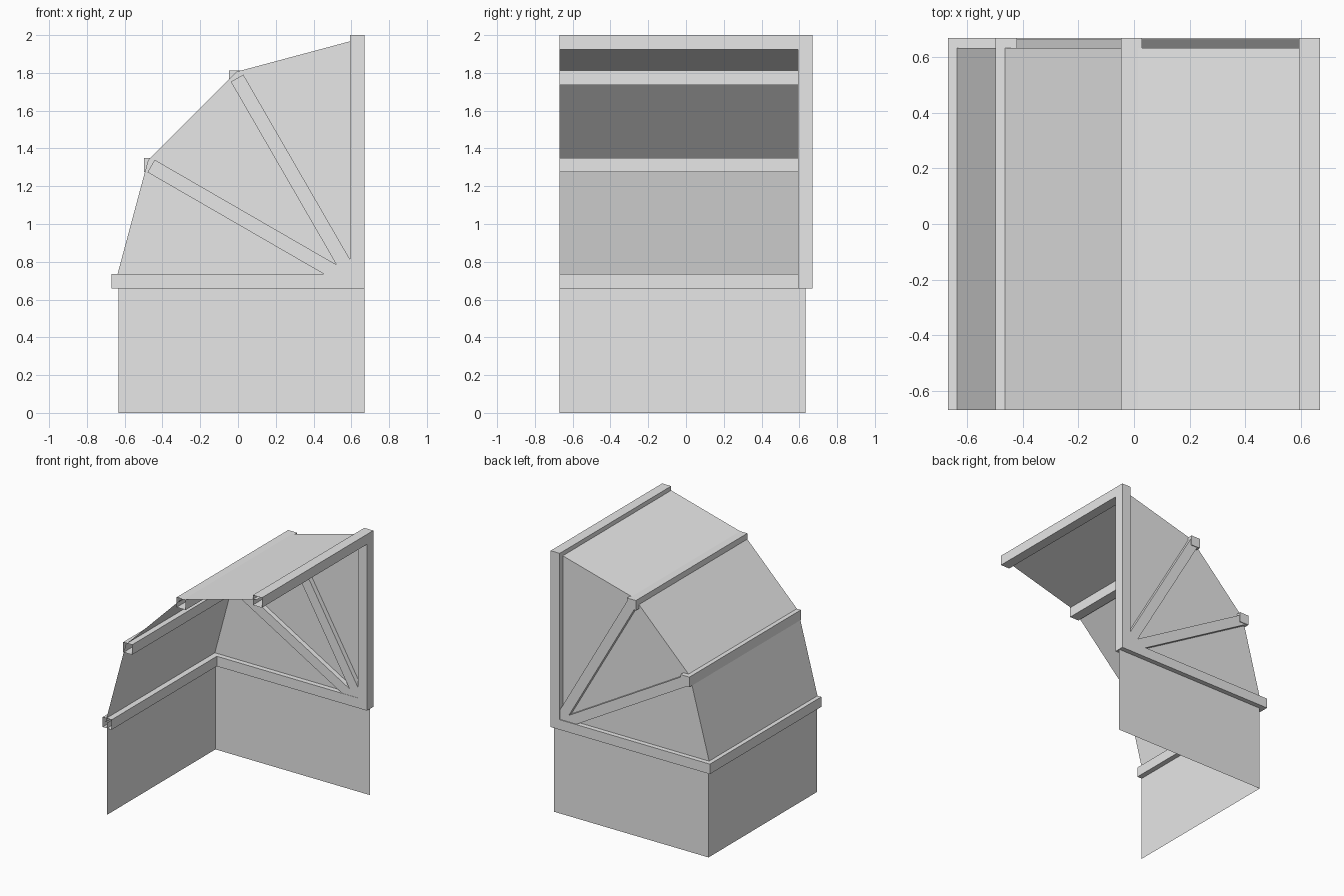
import bpy, bmesh, math
from mathutils import Matrix, Vector

cube = bpy.data.objects.get("Cube")
if cube:
    bpy.data.objects.remove(cube)

grey = bpy.data.materials.new("light_grey")
grey.use_nodes = True
grey.diffuse_color = (0.8, 0.8, 0.8, 1)
grey.node_tree.nodes["Principled BSDF"].inputs["Base Color"].default_value = (0.8, 0.8, 0.8, 1)

W = 0.076            # width of the square frame members
E = 0.67             # half the footprint
IN = E - W           # inner face of the outer frame
SHEET = 0.633        # plane of the thin walls
RAIL_Z = 0.658       # underside of the rails
FRONT, BACK = -E, E


def finish(name, bm):
    mesh = bpy.data.meshes.new(name)
    bm.to_mesh(mesh)
    bm.free()
    mesh.materials.append(grey)
    obj = bpy.data.objects.new(name, mesh)
    bpy.context.collection.objects.link(obj)
    return obj


def box(name, low, high, drop=()):
    """Box between two corners; drop lists the directions of faces left open."""
    low, high = Vector(low), Vector(high)
    bm = bmesh.new()
    bmesh.ops.create_cube(bm, size=1)
    bm.normal_update()
    open_faces = [f for f in bm.faces if any(f.normal.dot(Vector(d)) > 0.9 for d in drop)]
    bmesh.ops.delete(bm, geom=open_faces, context='FACES_ONLY')
    bmesh.ops.transform(bm, verts=bm.verts,
                        matrix=Matrix.Translation((low + high) / 2) @ Matrix.Diagonal((*(high - low), 1)))
    return finish(name, bm)


def sheet(name, points):
    """One flat face."""
    bm = bmesh.new()
    bm.faces.new([bm.verts.new(p) for p in points])
    return finish(name, bm)


def rib(name, start, end):
    """Sloping square bar lying in the back wall, between two (x, z) points."""
    a, b = Vector((start[0], 0.63, start[1])), Vector((end[0], 0.63, end[1]))
    obj = box(name, (-(b - a).length / 2, -0.034, -W / 2), ((b - a).length / 2, 0.034, W / 2))
    angle = math.atan2(a.z - b.z, b.x - a.x)
    obj.data.transform(Matrix.Translation((a + b) / 2) @ Matrix.Rotation(angle, 4, 'Y'))


# Lower skirt walls, open on the front and left sides
sheet("back_skirt", [(E, SHEET, 0), (-SHEET, SHEET, 0), (-SHEET, SHEET, 0.7), (E, SHEET, 0.7)])
sheet("side_skirt", [(-SHEET, SHEET, 0), (-SHEET, FRONT, 0), (-SHEET, FRONT, 0.7), (-SHEET, SHEET, 0.7)])

# Faceted canopy, a quarter round swept from the side rail up to the top rail
hub_x, hub_z, radius = 0.63, 0.70, 1.277
arc = [(hub_x - radius * math.cos(math.radians(a)), hub_z + radius * math.sin(math.radians(a)))
       for a in (0, 30, 60, 90)]
for i, ((x0, z0), (x1, z1)) in enumerate(zip(arc, arc[1:])):
    sheet(f"canopy_panel_{i + 1}", [(x0, SHEET, z0), (x0, FRONT, z0), (x1, FRONT, z1), (x1, SHEET, z1)])
sheet("canopy_back", [(hub_x, SHEET, hub_z)] + [(x, SHEET, z) for x, z in arc])

# Frame of the back wall
box("back_rail", (-E, IN, RAIL_Z), (E, BACK, RAIL_Z + W))
box("back_post", (IN, IN, RAIL_Z + W), (E, BACK, 2), drop=[(0, 0, -1)])
rib("lower_rib", (-0.46, 1.307), (0.6, 0.695))
rib("upper_rib", (-0.005, 1.772), (0.6, 0.724))

# Hollow horizontal tubes, open at the front
ends = [(0, -1, 0), (0, 1, 0)]
box("side_rail", (-E, FRONT, RAIL_Z), (-IN, IN, RAIL_Z + W), drop=ends)
box("top_rail", (IN, FRONT, 2 - W), (E, IN, 2), drop=ends)
for name, x, z in (("lower_purlin", -0.498, 1.274), ("upper_purlin", -0.047, 1.736)):
    box(name, (x, FRONT, z), (x + W, BACK, z + W), drop=ends[:1])
